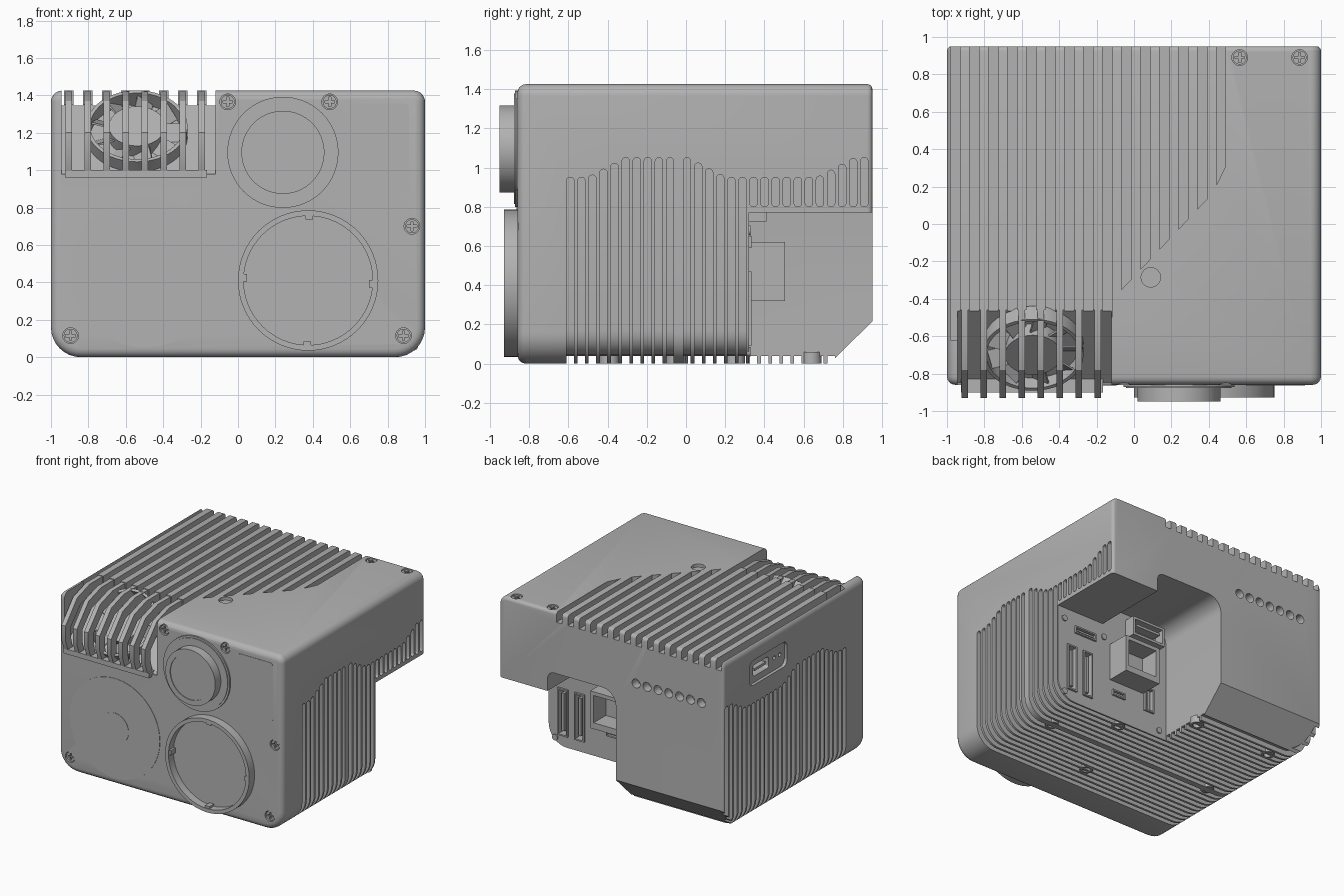
import bpy, bmesh, math
from mathutils import Matrix, Vector

cube = bpy.data.objects.get("Cube")
if cube:
    bpy.data.objects.remove(cube, do_unlink=True)

grey = bpy.data.materials.new("grey_plastic")
grey.use_nodes = True
colour = (0.45, 0.45, 0.45, 1)
grey.diffuse_color = colour
grey.node_tree.nodes["Principled BSDF"].inputs["Base Color"].default_value = colour


def prism(bm, pts, axis, a, b):
    """Extrude a 2D outline along an axis from a to b; returns its vertices."""
    def place(p, t):
        return {"x": (t, *p), "y": (p[0], t, p[1]), "z": (*p, t)}[axis]
    lo = [bm.verts.new(place(p, a)) for p in pts]
    hi = [bm.verts.new(place(p, b)) for p in pts]
    faces = [bm.faces.new(lo), bm.faces.new(hi)]
    for i in range(len(pts)):
        j = (i + 1) % len(pts)
        faces.append(bm.faces.new((lo[i], lo[j], hi[j], hi[i])))
    bmesh.ops.recalc_face_normals(bm, faces=faces)
    return lo + hi


def rect(x0, z0, x1, z1):
    return [(x0, z0), (x1, z0), (x1, z1), (x0, z1)]


def circle(c, r, n=48):
    return [(c[0] + r * math.cos(math.tau * i / n), c[1] + r * math.sin(math.tau * i / n)) for i in range(n)]


def fillet(pts, radii, n=6):
    """Round the right-angled corners of an outline."""
    out = []
    for i, p in enumerate(pts):
        p, r = Vector(p), radii[i]
        if not r:
            out.append(tuple(p))
            continue
        d1 = (Vector(pts[i - 1]) - p).normalized() * r
        d2 = (Vector(pts[(i + 1) % len(pts)]) - p).normalized() * r
        for k in range(n + 1):
            t = math.pi / 2 * k / n
            out.append(tuple(p + d1 * (1 - math.sin(t)) + d2 * (1 - math.cos(t))))
    return out


def make(name, bm):
    mesh = bpy.data.meshes.new(name)
    bm.to_mesh(mesh)
    bm.free()
    mesh.materials.append(grey)
    ob = bpy.data.objects.new(name, mesh)
    bpy.context.scene.collection.objects.link(ob)
    return ob


def solid(name, pts, axis, a, b):
    bm = bmesh.new()
    prism(bm, pts, axis, a, b)
    return make(name, bm)


def cut(ob, *pieces, bm=None):
    """Subtract prisms (or a ready bmesh) from an object."""
    bm = bm or bmesh.new()
    for piece in pieces:
        prism(bm, *piece)
    cutter = make("cutter", bm)
    cutter.hide_render = True
    mod = ob.modifiers.new("cut", "BOOLEAN")
    mod.operation, mod.solver, mod.object = "DIFFERENCE", "EXACT", cutter
    bpy.context.view_layer.objects.active = ob
    bpy.ops.object.modifier_apply(modifier=mod.name)
    bpy.data.objects.remove(cutter, do_unlink=True)


FRONT, BACK, TOP = -0.86, 0.95, 1.425

# Housing: rounded shell with softened front and back rims
bm = bmesh.new()
prism(bm, fillet(rect(-1, 0, 1, TOP), [0.16, 0.16, 0.06, 0.06], 8), "y", FRONT, BACK)
for y, r in ((FRONT, 0.045), (BACK, 0.025)):
    rim = [e for e in bm.edges if all(abs(v.co.y - y) < 1e-4 for v in e.verts)]
    bmesh.ops.bevel(bm, geom=rim, offset=r, segments=4, profile=0.5, affect="EDGES")
housing = make("housing", bm)

# Sloped rear underside and the connector bay
cut(housing, ([(0.72, -0.01), (1.2, -0.01), (1.2, 0.46)], "x", -1.2, 1.2))
bay = [(-0.04, -0.1), (1.1, -0.1), (1.1, 0.77), (0.57, 0.77), (0.57, 0.93), (-0.04, 0.93)]
cut(housing, (fillet(bay, [0, 0, 0, 0, 0.06, 0.12]), "y", 0.32, 1.2))

# Fan bay in the upper front corner
slope = [(-1.1, 0.98), (-0.85, 0.98), (-0.46, 1.35), (-0.46, 1.6), (-1.1, 1.6)]
cut(housing, (slope, "x", -0.945, -0.12))

# Cooling grooves on top, ending along a diagonal
PITCH, HALF = 0.1015, 0.025


def groove_start(x):
    if x < -0.11:
        return -0.62 if x < -0.92 else -0.5
    return 1.06 * x - 0.28 + max(0, x - 0.42)


bm = bmesh.new()
for k in range(-1, 14):
    x = -0.854 + PITCH * k
    x0, x1 = x - HALF, x + HALF
    prism(bm, [(x0, groove_start(x0)), (x1, groove_start(x1)), (x1, 1.1), (x0, 1.1)], "z", 1.345, 1.6)
cut(housing, bm=bm)


# Grooves wrapping the sides and underside, with a wavy upper line
def wave_top(y):
    d = max(-0.31 - y, y - 0.01, 0) if y < 0.5 else max(0.86 - y, 0)
    return 0.95 + max(0, 0.1 - 0.53 * d)


def round_ends(bm, verts, heights):
    ends = {e for v in verts for e in v.link_edges
            if any(all(abs(w.co.z - h) < 1e-4 for w in e.verts) for h in heights)
            and abs(e.verts[0].co.y - e.verts[1].co.y) < 1e-4}
    bmesh.ops.bevel(bm, geom=list(ends), offset=0.017, segments=3, profile=0.5, affect="EDGES")


bm = bmesh.new()
DEPTH, WIDTH = 0.04, 0.019
rows = [-0.59 + 0.0565 * i for i in range(10)] + [0.005 + 0.0565 * i for i in range(17)]
for y in rows:
    top, w, e = wave_top(y), 1 - DEPTH, 0.1
    inner = fillet([(-w, top), (-w, DEPTH), (w, DEPTH), (w, top)], [0, 0.13, 0.13, 0])
    outer = [(1 + e, top), (1 + e, -e), (-1 - e, -e), (-1 - e, top)]
    if y > 0.32:
        inner = fillet([(-w, top), (-w, DEPTH), (0.1, DEPTH)], [0, 0.13, 0])
        outer = [(0.1, -e), (-1 - e, -e), (-1 - e, top)]
        hanging = prism(bm, rect(w, 0.8, 1 + e, top), "y", y - WIDTH, y + WIDTH)
        round_ends(bm, hanging, (0.8, top))
    ring = prism(bm, inner + outer, "y", y - WIDTH, y + WIDTH)
    round_ends(bm, ring, (top,))
cut(housing, bm=bm)

# Round holes: rear vent row, top hole, and screw seats
front_screws = [(-0.055, 1.365), (0.49, 1.365), (0.93, 0.70), (-0.895, 0.115), (0.885, 0.115)]
top_screws = [(0.565, 0.89), (0.885, 0.89)]
cut(housing, *[(circle((-0.22 - 0.097 * i, 1.04), 0.036, 20), "y", 0.88, 1.1) for i in range(7)])
cut(housing, *[(circle(c, 0.042, 24), "y", -1, -0.83) for c in front_screws],
    *[(circle(c, 0.042, 24), "z", 1.4, 1.5) for c in top_screws],
    (circle((0.09, -0.285), 0.052, 24), "z", 1.4, 1.5))

# Cross-head screws
for group, axis, a, b in ((front_screws, "y", -0.852, -0.82), (top_screws, "z", 1.39, 1.417)):
    for x, v in group:
        screw = solid("screw", circle((x, v), 0.037, 24), axis, a, b)
        deep = (-1, -0.838) if axis == "y" else (1.402, 1.5)
        l, s = 0.026, 0.006
        cross = [(l, s), (s, s), (s, l), (-s, l), (-s, s), (-l, s), (-l, -s), (-s, -s),
                 (-s, -l), (s, -l), (s, -s), (l, -s)]
        cut(screw, ([(x + p, v + q) for p, q in cross], axis, *deep))

# Underside fasteners
for x, y in ((0.13, -0.39), (0.36, 0.25), (-0.74, -0.04), (-0.75, 0.64), (-0.07, 0.64), (0.75, -0.05)):
    boss = solid("underside_boss", circle((x, y), 0.05, 24), "z", 0.002, 0.06)
    cut(boss, (circle((x, y), 0.032, 20), "z", -0.1, 0.03))

# Side connector panel on the right flank
cut(housing, (fillet(rect(0.14, 1.09, 0.62, 1.29), [0.05] * 4), "x", -1.1, -0.975))
cut(housing, (fillet(rect(0.34, 1.14, 0.54, 1.23), [0.02] * 4), "x", -1.1, -0.9),
    *[(circle((y, 1.19), 0.016, 12), "x", -1.1, -0.93) for y in (0.2, 0.27)])
solid("side_connector_tongue", rect(0.37, 1.175, 0.51, 1.195), "x", -0.97, -0.88)

# Rear sockets: centre x, centre z, half width, half height
sockets = [(0.87, 0.28, 0.045, 0.19), (0.72, 0.28, 0.045, 0.19), (0.74, 0.62, 0.1, 0.03),
           (0.42, 0.22, 0.06, 0.024), (0.13, 0.28, 0.045, 0.1)]
for x, z, w, h in sockets:
    shell = solid("rear_socket", rect(x - w, z - h, x + w, z + h), "y", 0.25, 0.335)
    hole = rect(x - w + 0.012, z - h + 0.012, x + w - 0.012, z + h - 0.012)
    cut(shell, (hole, "y", 0.27, 0.4))
    cut(housing, (hole, "y", 0.25, 0.4))
    solid("socket_tongue", rect(x - w / 4, z - h * 0.8, x + w / 4, z + h * 0.8)
          if h > w else rect(x - w * 0.8, z - h / 4, x + w * 0.8, z + h / 4), "y", 0.25, 0.325)
network_socket = solid("network_socket", rect(0.18, 0.32, 0.5, 0.62), "y", 0.3, 0.505)
cut(network_socket, (rect(0.21, 0.37, 0.47, 0.59), "y", 0.35, 0.6))
upper_socket = solid("upper_socket", rect(0.05, 0.725, 0.35, 0.88), "y", 0.3, 0.41)
cut(upper_socket, (rect(0.07, 0.745, 0.33, 0.86), "y", 0.33, 0.5))
solid("upper_socket_tongue", rect(0.09, 0.81, 0.31, 0.83), "y", 0.32, 0.4)
for x, z in ((0.94, 0.06), (0.94, 0.68), (0.03, 0.06), (0.56, 0.66)):
    solid("bay_screw", circle((x, z), 0.024, 16), "y", 0.31, 0.33)

# Guard fins over the fan, plus the lip they stand on
fin = [(-0.42, 1.42), (-0.62, 1.42), (-0.78, 1.37), (-0.93, 1.2), (-0.93, 1.08), (-0.89, 0.97),
       (-0.83, 0.97), (-0.86, 1.08), (-0.86, 1.17), (-0.74, 1.3), (-0.6, 1.345), (-0.42, 1.345)]
for k in range(8):
    x = -0.905 + PITCH * k
    solid("fan_guard_fin", fin, "x", x - 0.018, x + 0.018)
solid("fan_guard_lip", rect(-0.9, 0.96, -0.83, 1.0), "x", -0.925, -0.165)

# Tilted fan: frame ring, hub and blades
tilt = Matrix.Translation((-0.54, -0.665, 1.2)) @ Matrix.Rotation(math.radians(45), 4, "X")
fan_ring = solid("fan_ring", circle((0, 0), 0.27), "z", -0.05, 0.05)
cut(fan_ring, (circle((0, 0), 0.25), "z", -0.1, 0.1))
fan_hub = solid("fan_hub", circle((0, 0), 0.15, 32), "z", -0.05, 0.05)
bm = bmesh.new()
for i in range(9):
    blade = prism(bm, rect(-0.05, -0.005, 0.05, 0.005), "x", 0.13, 0.245)
    spin = Matrix.Rotation(math.tau * i / 9, 4, "Z") @ Matrix.Rotation(math.radians(35), 4, "X")
    bmesh.ops.transform(bm, matrix=spin, verts=blade)
fan_blades = make("fan_blades", bm)
for part in (fan_ring, fan_hub, fan_blades):
    part.data.transform(tilt)

# Upper lens: base flange, barrel and recessed glass
c = (0.24, 1.095)
solid("lens_flange", circle(c, 0.297, 64), "y", -0.872, -0.8)
solid("lens_seat", circle(c, 0.282, 64), "y", -0.878, -0.8)
lens_barrel = solid("lens_barrel", circle(c, 0.222, 64), "y", -0.95, -0.8)
cut(lens_barrel, (circle(c, 0.18, 64), "y", -1, -0.944))

# Lower mount: open ring with four small tabs
c = (0.375, 0.41)
mount_ring = solid("mount_ring", circle(c, 0.375, 64), "y", -0.928, -0.8)
cut(mount_ring, (circle(c, 0.345, 64), "y", -1, -0.865))
for a in (-0.05, 1.55, 3.1, 4.7):
    x, z = c[0] + 0.347 * math.cos(a), c[1] + 0.347 * math.sin(a)
    solid("mount_tab", rect(x - 0.02, z - 0.02, x + 0.02, z + 0.02), "y", -0.92, -0.86)

# Flat front discs and the small window plate
solid("speaker_disc", circle((-0.495, 0.455), 0.402, 64), "y", -0.863, -0.81)
solid("speaker_centre", circle((-0.495, 0.455), 0.125), "y", -0.866, -0.82)
solid("window_plate", fillet(rect(0.6, 0.88, 0.915, 1.355), [0.025] * 4), "y", -0.863, -0.855)

# Smooth the curved faces while keeping hard edges
bpy.ops.object.select_all(action="DESELECT")
for ob in bpy.context.scene.objects:
    if ob.type == "MESH":
        ob.select_set(True)
        bpy.context.view_layer.objects.active = ob
bpy.ops.object.shade_smooth_by_angle(angle=math.radians(30))
